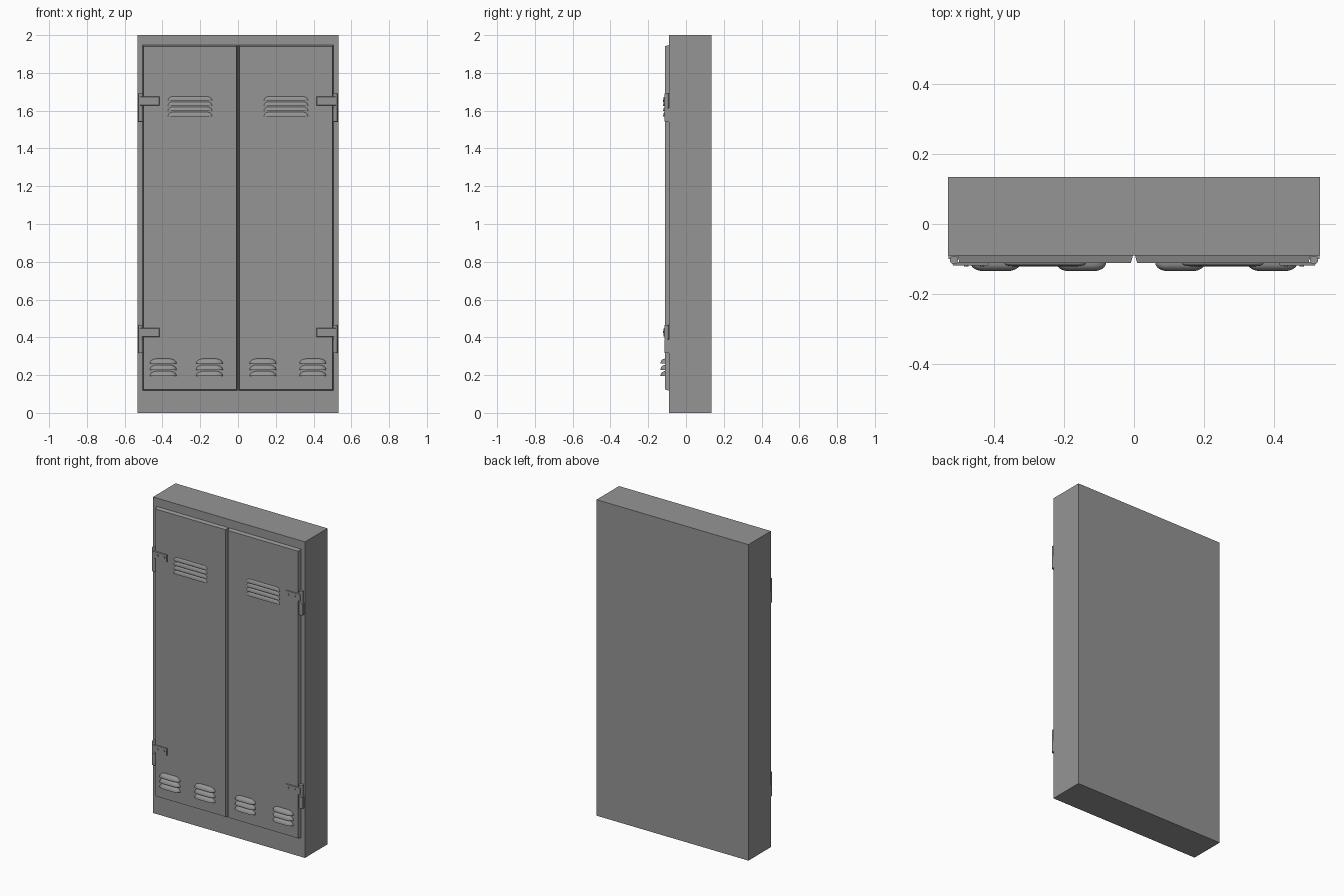
import bpy, bmesh, math
from mathutils import Matrix, Vector

cube = bpy.data.objects.get("Cube")
if cube:
    bpy.data.objects.remove(cube, do_unlink=True)

# One painted steel colour for everything
steel = bpy.data.materials.new("grey_steel")
steel.use_nodes = True
steel.diffuse_color = (0.3, 0.3, 0.3, 1)
steel.node_tree.nodes["Principled BSDF"].inputs["Base Color"].default_value = (0.3, 0.3, 0.3, 1)

BODY_FRONT = -0.09
DOOR_FRONT = -0.112


def finish(name, bm, smooth=False):
    bmesh.ops.recalc_face_normals(bm, faces=bm.faces[:])
    mesh = bpy.data.meshes.new(name)
    bm.to_mesh(mesh)
    bm.free()
    mesh.materials.append(steel)
    obj = bpy.data.objects.new(name, mesh)
    bpy.context.collection.objects.link(obj)
    if smooth:
        bpy.ops.object.select_all(action='DESELECT')
        obj.select_set(True)
        bpy.context.view_layer.objects.active = obj
        bpy.ops.object.shade_smooth_by_angle(angle=math.radians(40))
    return obj


def add_box(bm, x, y, z, taper=0):
    """Box between the given ranges; taper shrinks its front face."""
    size = Vector((x[1] - x[0], y[1] - y[0], z[1] - z[0]))
    mid = Vector((sum(x) / 2, sum(y) / 2, sum(z) / 2))
    verts = bmesh.ops.create_cube(bm, size=1)["verts"]
    for v in verts:
        front = v.co.y < 0
        sx, sz = math.copysign(1, v.co.x), math.copysign(1, v.co.z)
        v.co = v.co * size + mid
        if front:
            v.co.x -= sx * taper
            v.co.z -= sz * taper


def add_cylinder(bm, centre, radius, depth, axis='Z', sides=16):
    turn = Matrix.Rotation(math.pi / 2, 4, 'X') if axis == 'Y' else Matrix()
    bmesh.ops.create_cone(bm, cap_ends=True, segments=sides, radius1=radius, radius2=radius,
                          depth=depth, matrix=Matrix.Translation(centre) @ turn)


def add_hood(bm, cx, z, half, height, depth, corner):
    """Pressed louvre: quarter-round hood with rounded ends and a flat underside."""
    steps, arc = 6, 6
    ends = [(half - corner + corner * math.sin(a), math.cos(a))
            for a in (i / steps * math.pi / 2 for i in range(steps + 1))]
    stations = [(-u, f) for u, f in reversed(ends)] + ends
    rows = []
    for u, f in stations:
        f = max(f, 0.01)
        row = []
        for j in range(arc + 1):
            a = j / arc * math.pi / 2
            row.append(bm.verts.new((cx + u, DOOR_FRONT - depth * f * math.cos(a),
                                     z + height * f * math.sin(a))))
        row.append(bm.verts.new((cx + u, DOOR_FRONT, z)))
        rows.append(row)
    count = arc + 2
    for a, b in zip(rows, rows[1:]):
        for j in range(count):
            k = (j + 1) % count
            bm.faces.new((a[j], a[k], b[k], b[j]))
    bm.faces.new(rows[0])
    bm.faces.new(rows[-1])


# Cabinet body
bm = bmesh.new()
add_box(bm, (-0.532, 0.532), (BODY_FRONT, 0.135), (0, 2))
finish("cabinet_body", bm)

for side, name in ((-1, "right"), (1, "left")):
    # Door with sloping edges
    bm = bmesh.new()
    add_box(bm, sorted((side * 0.003, side * 0.505)), (DOOR_FRONT, BODY_FRONT), (0.118, 1.947), 0.006)
    finish(name + "_door", bm)

    # Upper louvres
    bm = bmesh.new()
    for i in range(4):
        add_hood(bm, side * 0.254, 1.57 + i * 0.0275, 0.117, 0.022, 0.009, 0.025)
    finish(name + "_upper_vents", bm, True)

    # Hinges: knuckle, pin, door leaf and screws
    for z, level in ((1.615, "upper"), (0.39, "lower")):
        bm = bmesh.new()
        x = side * 0.515
        add_cylinder(bm, (x, -0.103, z - 0.037), 0.012, 0.073)
        add_cylinder(bm, (x, -0.103, z + 0.038), 0.012, 0.075)
        add_cylinder(bm, (x, -0.103, z), 0.009, 0.01)
        add_box(bm, sorted((side * 0.503, side * 0.53)), (-0.1, BODY_FRONT), (z - 0.074, z - 0.001))
        add_box(bm, sorted((side * 0.415, side * 0.52)), (-0.118, -0.108), (z + 0.012, z + 0.06), 0.002)
        for sx in (0.435, 0.48):
            add_cylinder(bm, (side * sx, -0.118, z + 0.038), 0.006, 0.007, 'Y', 12)
        finish(f"{name}_{level}_hinge", bm, True)

# Lower louvres, two groups on each door
for cx, name in ((-0.396, "right_outer"), (-0.151, "right_inner"),
                 (0.132, "left_inner"), (0.396, "left_outer")):
    bm = bmesh.new()
    for i in range(3):
        add_hood(bm, cx, 0.195 + i * 0.033, 0.071, 0.026, 0.023, 0.038)
    finish(name + "_lower_vents", bm, True)
